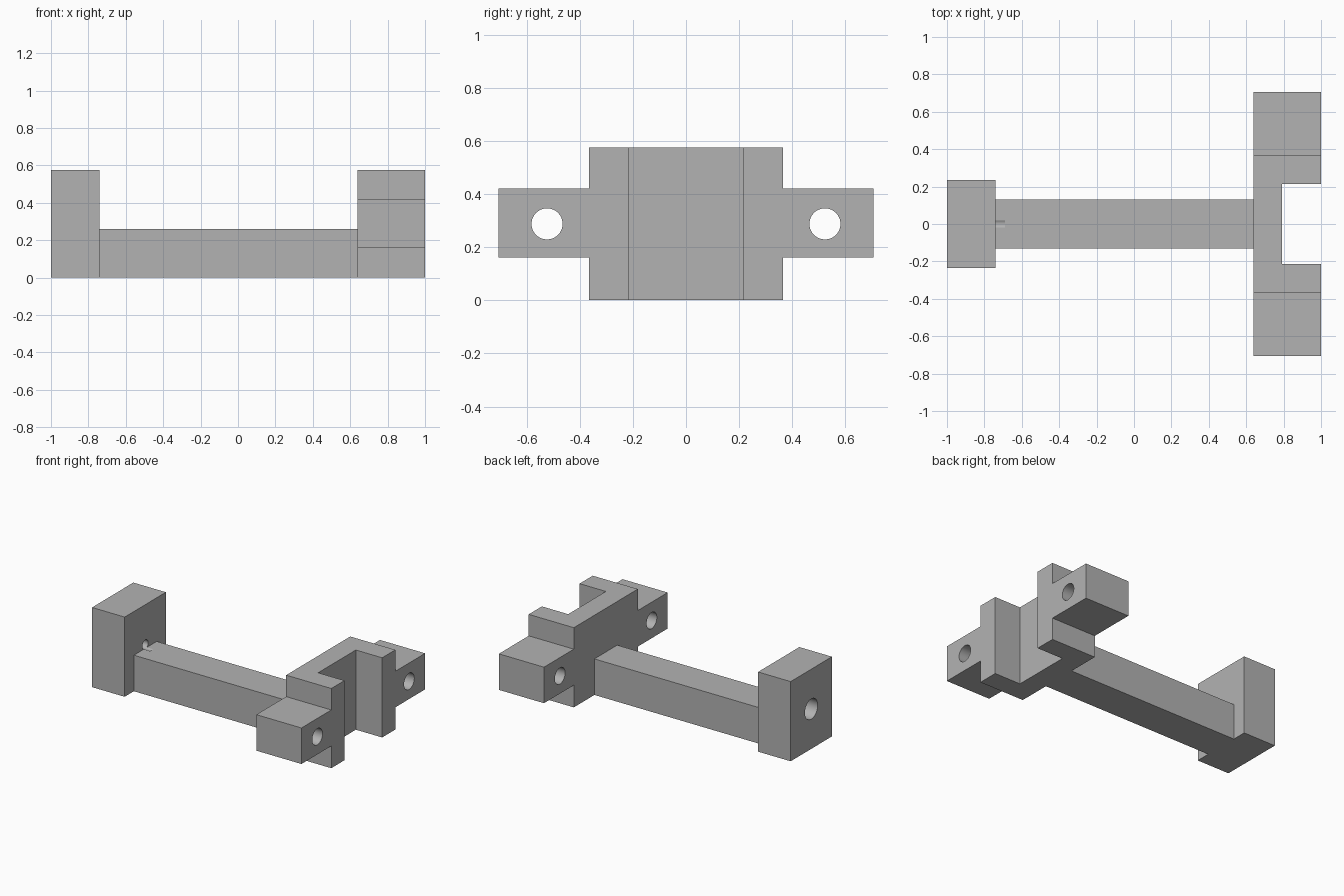
import bpy
import bmesh
from math import radians
from mathutils import Matrix, Vector

if "Cube" in bpy.data.objects:
    bpy.data.objects.remove(bpy.data.objects["Cube"], do_unlink=True)

HEIGHT = 0.575
MID_Z = HEIGHT / 2

grey = bpy.data.materials.new("plain grey")
grey.use_nodes = True
colour = (0.45, 0.45, 0.45, 1)
grey.diffuse_color = colour
grey.node_tree.nodes["Principled BSDF"].inputs["Base Color"].default_value = colour


def finish(name, bm):
    bmesh.ops.recalc_face_normals(bm, faces=bm.faces[:])
    mesh = bpy.data.meshes.new(name)
    bm.to_mesh(mesh)
    bm.free()
    mesh.materials.append(grey)
    obj = bpy.data.objects.new(name, mesh)
    bpy.context.collection.objects.link(obj)
    return obj


def prism(name, outline, z0, z1):
    """Extrude a plan outline from z0 to z1."""
    bm = bmesh.new()
    face = bm.faces.new([bm.verts.new((x, y, z0)) for x, y in outline])
    top = bmesh.ops.extrude_face_region(bm, geom=[face])["geom"]
    verts = [v for v in top if isinstance(v, bmesh.types.BMVert)]
    bmesh.ops.translate(bm, verts=verts, vec=Vector((0, 0, z1 - z0)))
    return finish(name, bm)


def box(name, x0, x1, y0, y1, z0, z1):
    return prism(name, [(x0, y0), (x1, y0), (x1, y1), (x0, y1)], z0, z1)


def rod(name, x0, x1, y, radius):
    """Cylinder along x at mid height."""
    bm = bmesh.new()
    place = Matrix.Translation(((x0 + x1) / 2, y, MID_Z)) @ Matrix.Rotation(radians(90), 4, "Y")
    bmesh.ops.create_cone(bm, cap_ends=True, segments=48, radius1=radius,
                          radius2=radius, depth=x1 - x0, matrix=place)
    return finish(name, bm)


def combine(body, other, operation):
    """Apply a boolean and discard the helper."""
    mod = body.modifiers.new(operation, "BOOLEAN")
    mod.operation = operation
    mod.solver = "EXACT"
    mod.object = other
    bpy.context.view_layer.update()
    graph = bpy.context.evaluated_depsgraph_get()
    result = bpy.data.meshes.new_from_object(body.evaluated_get(graph))
    body.modifiers.clear()
    body.data = result
    bpy.data.objects.remove(other, do_unlink=True)


# Forked bracket, bar and end block share one plan-shaped solid
half = [(0.79, 0.215), (1, 0.215), (1, 0.365), (0.64, 0.365)]
fork = half + [(x, -y) for x, y in reversed(half)]
body = prism("slotted_bracket_with_bar", fork, 0, HEIGHT)
combine(body, box("bar", -0.8, 0.7, -0.13, 0.13, 0, 0.26), "UNION")
combine(body, box("end_block", -1, -0.74, -0.235, 0.235, 0, HEIGHT), "UNION")

# Drilled ears on both sides of the bracket
for side in (-1, 1):
    y0, y1 = sorted((side * 0.3, side * 0.705))
    combine(body, box("ear", 0.64, 1, y0, y1, 0.16, 0.42), "UNION")
    combine(body, rod("ear_hole", 0.5, 1.1, side * 0.523, 0.0585), "DIFFERENCE")

# Stepped screw hole through the end block
combine(body, rod("counterbore", -1.1, -0.84, 0, 0.073), "DIFFERENCE")
combine(body, rod("screw_hole", -0.9, -0.69, 0, 0.033), "DIFFERENCE")

bpy.ops.object.select_all(action="DESELECT")
body.select_set(True)
bpy.context.view_layer.objects.active = body
bpy.ops.object.shade_smooth_by_angle(angle=radians(30))
